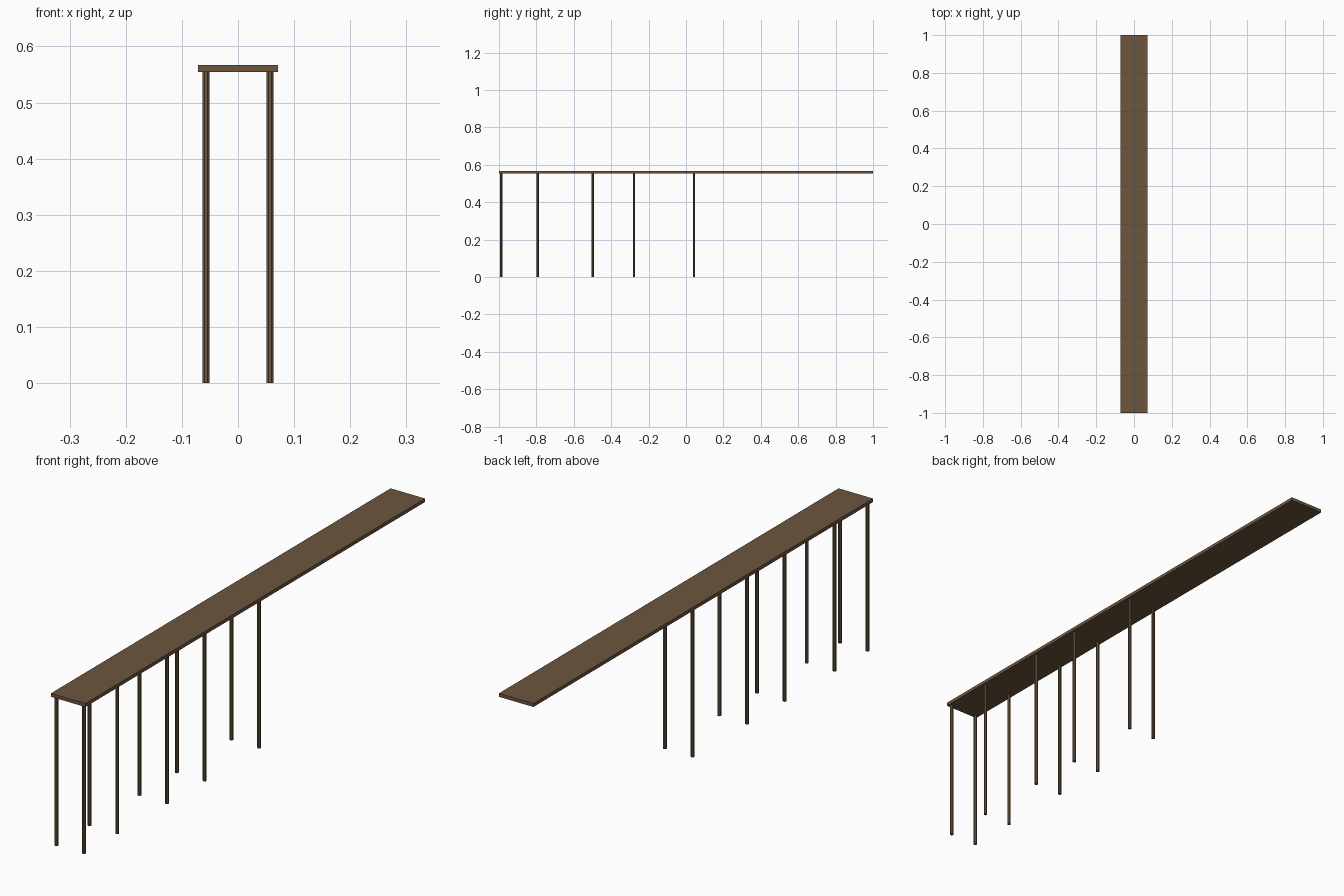
import bpy
import math

if "Cube" in bpy.data.objects:
    bpy.data.objects.remove(bpy.data.objects["Cube"])

wood = bpy.data.materials.new("brown wood")
wood.diffuse_color = (0.15, 0.092, 0.048, 1)
wood.use_nodes = True
wood.node_tree.nodes["Principled BSDF"].inputs["Base Color"].default_value = wood.diffuse_color

TOP, UNDER = 0.567, 0.554
HALF_WIDTH = 0.071

# long plank deck
bpy.ops.mesh.primitive_cube_add(size=1, location=(0, 0, (TOP + UNDER) / 2))
deck = bpy.context.object
deck.name = "deck"
deck.scale = (2 * HALF_WIDTH, 2, TOP - UNDER)
bpy.ops.object.transform_apply(location=False, rotation=False, scale=True)
deck.data.materials.append(wood)


# slim octagonal posts, in pairs under the front half
def post(name, x, y):
    bpy.ops.mesh.primitive_cylinder_add(
        vertices=8, radius=0.0066, depth=UNDER,
        location=(x, y, UNDER / 2), rotation=(0, 0, math.pi / 8))
    ob = bpy.context.object
    ob.name = name
    ob.data.materials.append(wood)


for i, y in enumerate((-0.988, -0.793, -0.499, -0.278, 0.043)):
    post(f"left_post_{i + 1}", -0.057, y)
    post(f"right_post_{i + 1}", 0.057, y)
